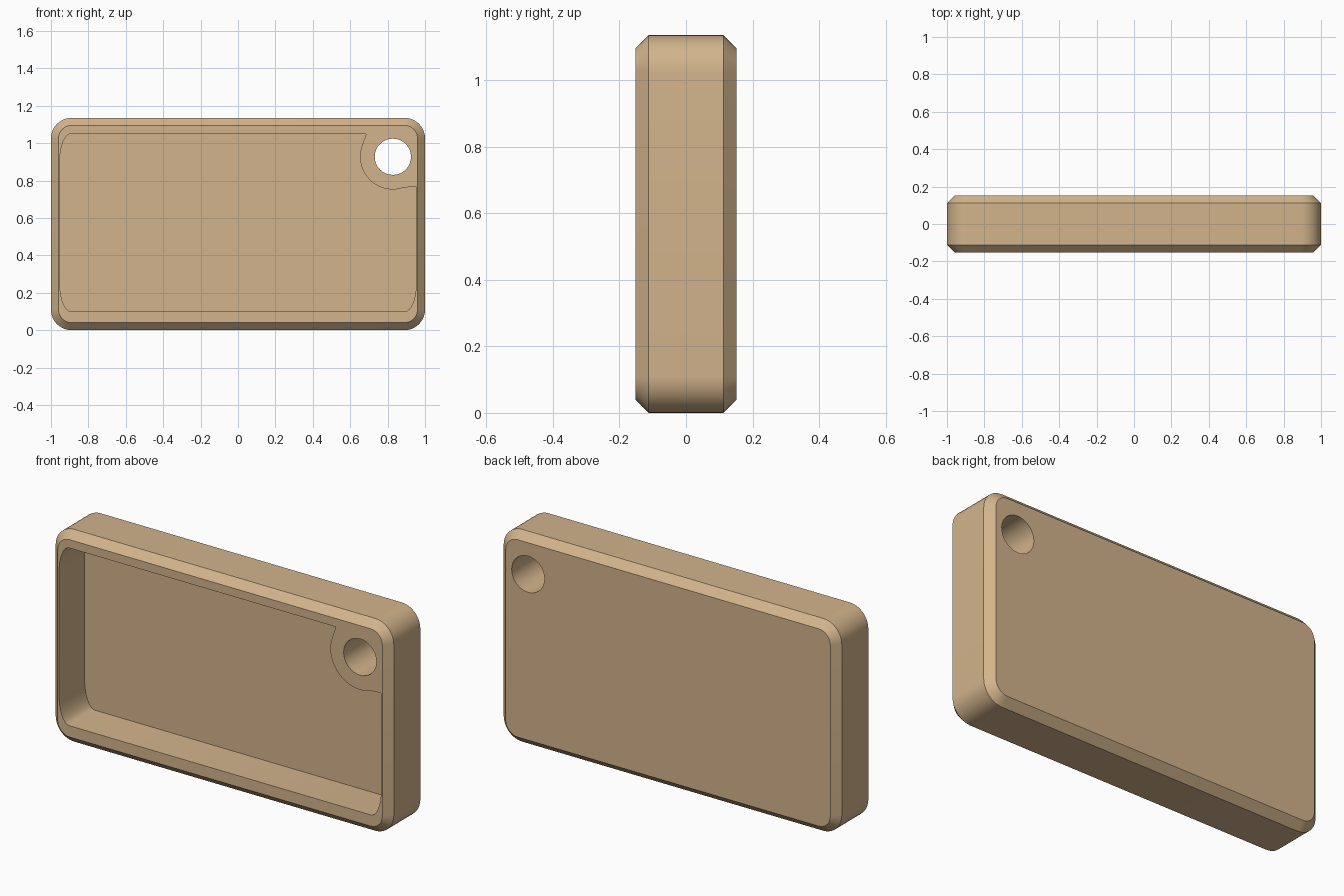
import bpy, bmesh
from math import cos, sin, radians, pi

if "Cube" in bpy.data.objects:
    bpy.data.objects.remove(bpy.data.objects["Cube"], do_unlink=True)

tan = bpy.data.materials.new("tan")
tan.use_nodes = True
colour = (0.645, 0.456, 0.262, 1)
tan.diffuse_color = colour
tan.node_tree.nodes["Principled BSDF"].inputs["Base Color"].default_value = colour

W, H, T = 1.0, 1.135, 0.152      # half width, height, half thickness
CHAMFER, RADIUS = 0.04, 0.11
HOLE_X, HOLE_Z, HOLE_R, BOSS_R = 0.828, 0.927, 0.097, 0.175


def arc(cx, cz, rx, rz, start, end, steps):
    """Points on an elliptical arc in the x-z plane, angles in degrees."""
    out = []
    for i in range(steps + 1):
        a = radians(start + (end - start) * i / steps)
        out.append((cx + rx * cos(a), cz + rz * sin(a)))
    return out


def rounded_outline(inset):
    """Outer outline of the case, moved inward by inset."""
    r = RADIUS - inset
    x, low, high = W - RADIUS, RADIUS, H - RADIUS
    corners = [(-x, low, 180), (x, low, 270), (x, high, 0), (-x, high, 90)]
    return [p for cx, cz, a in corners for p in arc(cx, cz, r, r, a, a + 90, 10)]


def loft(name, layers):
    """Solid through equal outlines, given as (y, points) from front to back."""
    bm = bmesh.new()
    rings = [[bm.verts.new((x, y, z)) for x, z in pts] for y, pts in layers]
    for a, b in zip(rings, rings[1:]):
        for i in range(len(a)):
            j = (i + 1) % len(a)
            bm.faces.new((a[i], a[j], b[j], b[i]))
    bm.faces.new(rings[0])
    bm.faces.new(rings[-1])
    bmesh.ops.recalc_face_normals(bm, faces=bm.faces[:])
    mesh = bpy.data.meshes.new(name)
    bm.to_mesh(mesh)
    bm.free()
    mesh.materials.append(tan)
    obj = bpy.data.objects.new(name, mesh)
    bpy.context.collection.objects.link(obj)
    return obj


# Chamfered outer shell
edge = T - CHAMFER
case = loft("tray_case", [(-T, rounded_outline(CHAMFER)), (-edge, rounded_outline(0)),
                          (edge, rounded_outline(0)), (T, rounded_outline(CHAMFER))])

# Front recess, with its upper corner left solid as a boss around the hole
cx, low, high, rx, rz = 0.953, 0.10, 1.05, 0.06, 0.15
recess = arc(-cx + rx, low + rz, rx, rz, 180, 270, 8)
recess += arc(cx - rx, low + rz, rx, rz, 270, 360, 8)
recess += [(cx, 0.768)]
recess += arc(HOLE_X, HOLE_Z, BOSS_R, BOSS_R, 290, 160, 24)
recess += [(0.685, high)]
recess += arc(-cx + rx, high - rz, rx, rz, 90, 180, 8)
recess_cutter = loft("recess_cutter", [(-0.3, recess), (0.065, recess)])

# Hanging hole through the boss
ring = arc(HOLE_X, HOLE_Z, HOLE_R, HOLE_R, 0, 360, 32)[:-1]
hole_cutter = loft("hole_cutter", [(-0.3, ring), (0.3, ring)])

bpy.context.view_layer.objects.active = case
case.select_set(True)
for cutter in (recess_cutter, hole_cutter):
    cutter.hide_render = True
    mod = case.modifiers.new(cutter.name, "BOOLEAN")
    mod.operation = "DIFFERENCE"
    mod.solver = "EXACT"
    mod.object = cutter
    bpy.ops.object.modifier_apply(modifier=mod.name)
    bpy.data.objects.remove(cutter, do_unlink=True)

bpy.ops.object.shade_smooth_by_angle(angle=radians(30))
